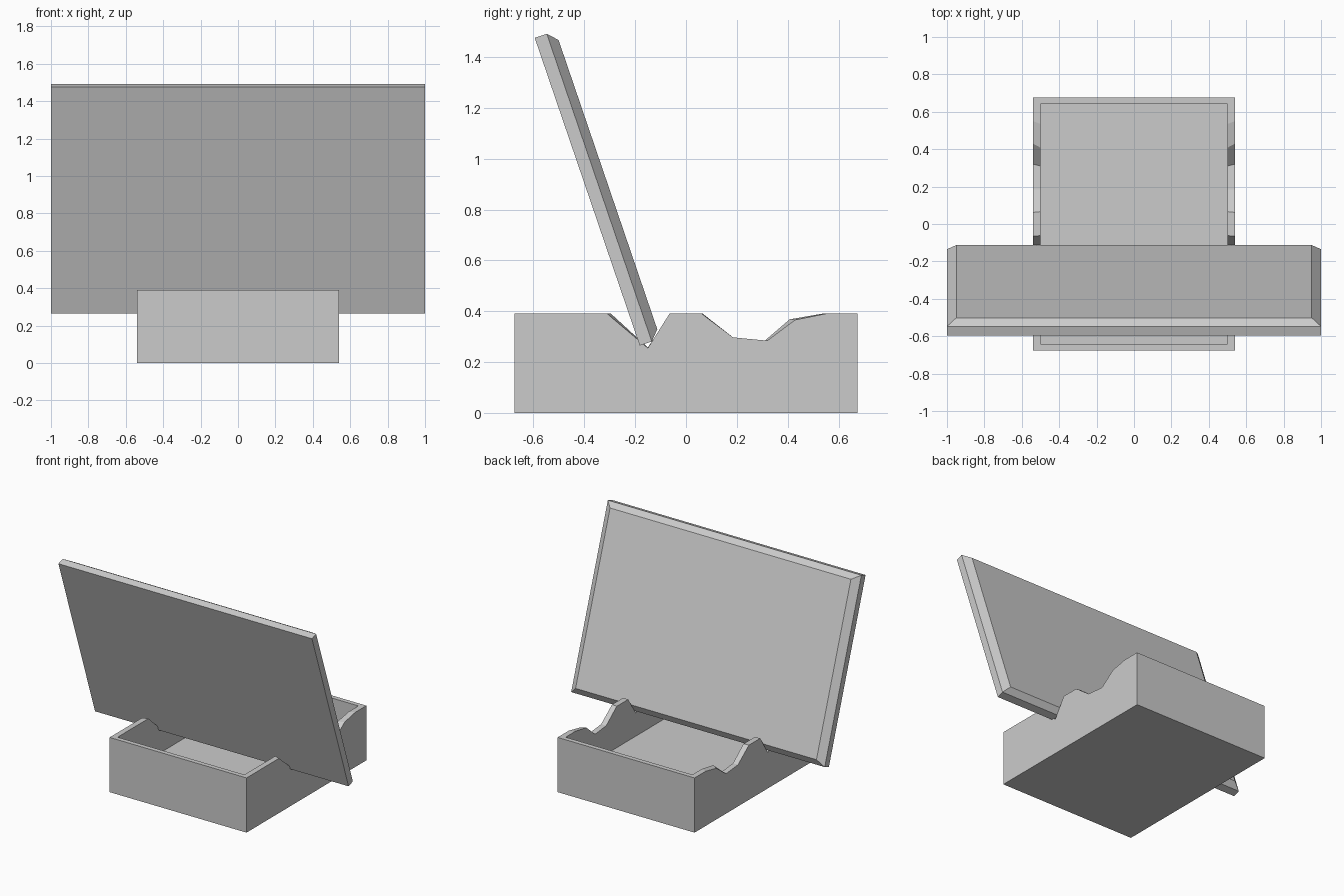
import bpy, bmesh
from mathutils import Vector

if "Cube" in bpy.data.objects:
    bpy.data.objects.remove(bpy.data.objects["Cube"])


def make_object(name, bm):
    bmesh.ops.recalc_face_normals(bm, faces=bm.faces)
    mesh = bpy.data.meshes.new(name)
    bm.to_mesh(mesh)
    bm.free()
    obj = bpy.data.objects.new(name, mesh)
    bpy.context.collection.objects.link(obj)
    return obj


# Open tray: notched side walls, rim profiles given as (y, z)
outer = [(-0.675, 0.39), (-0.31, 0.39), (-0.15, 0.255), (-0.065, 0.39), (0.062, 0.39),
         (0.185, 0.297), (0.32, 0.284), (0.43, 0.366), (0.55, 0.39), (0.675, 0.39)]
inner = [(-0.642, 0.39), (-0.295, 0.39), (-0.15, 0.257), (-0.062, 0.39), (0.066, 0.39),
         (0.185, 0.297), (0.31, 0.284), (0.408, 0.368), (0.535, 0.39), (0.642, 0.39)]
FLOOR = 0.095

bm = bmesh.new()
sides = []
for s in (-1, 1):
    def wall(profile, x, z):
        ring = [bm.verts.new((s * x, y, h)) for y, h in profile]
        low = [bm.verts.new((s * x, profile[i][0], z)) for i in (0, -1)]
        bm.faces.new(ring + low[::-1])
        return ring, low
    o, o_low = wall(outer, 0.54, 0)
    i, i_low = wall(inner, 0.50, FLOOR)
    for k in range(len(o) - 1):
        bm.faces.new((o[k], o[k + 1], i[k + 1], i[k]))
    sides.append((o, o_low, i, i_low))

# Front and back walls, floor and underside joining the two sides
(lo, lol, li, lil), (ro, rol, ri, ril) = sides
for e in (0, -1):
    bm.faces.new((lo[e], ro[e], rol[e], lol[e]))
    bm.faces.new((li[e], ri[e], ril[e], lil[e]))
    bm.faces.new((lo[e], ro[e], ri[e], li[e]))
bm.faces.new((lol[0], rol[0], rol[1], lol[1]))
bm.faces.new((lil[0], ril[0], ril[1], lil[1]))
make_object("stand_tray", bm)

# Leaning panel: flat front, straight rim, chamfered back
bottom = Vector((0, -0.182, 0.265))
top = Vector((0, -0.595, 1.475))
up = (top - bottom).normalized()
normal = Vector((0, up.z, -up.y))
bm = bmesh.new()
rings = []
for depth, inset_x, inset_z in ((0, 0, 0), (0.05, 0, 0), (0.086, 0.05, 0.038)):
    x = Vector((1 - inset_x, 0, 0))
    a = bottom + normal * depth + up * inset_z
    b = top + normal * depth - up * inset_z
    rings.append([bm.verts.new(p) for p in (a - x, a + x, b + x, b - x)])
for r0, r1 in zip(rings, rings[1:]):
    for k in range(4):
        bm.faces.new((r0[k], r0[(k + 1) % 4], r1[(k + 1) % 4], r1[k]))
bm.faces.new(rings[0])
bm.faces.new(rings[-1])
make_object("display_panel", bm)
